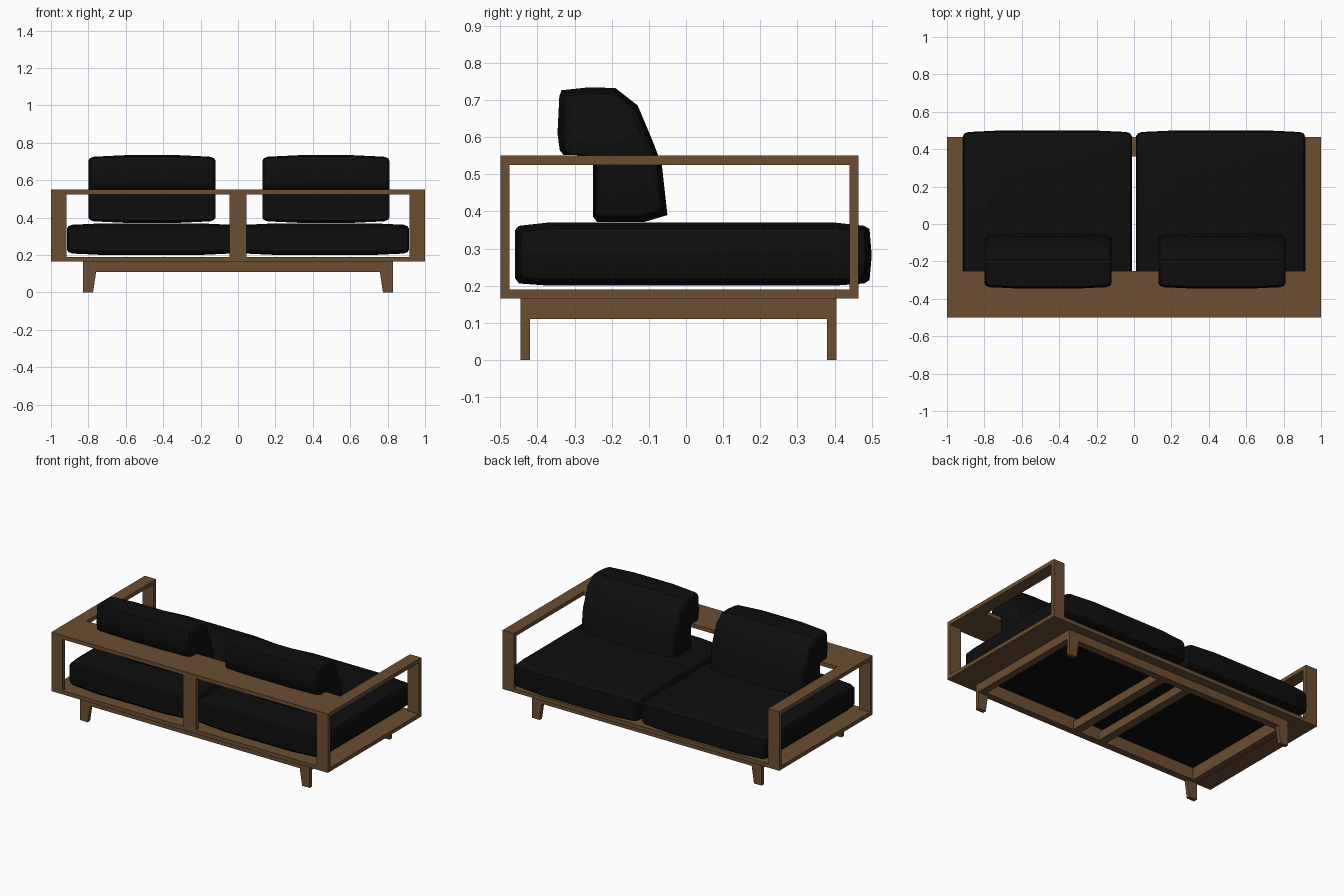
import bpy, bmesh

if "Cube" in bpy.data.objects:
    bpy.data.objects.remove(bpy.data.objects["Cube"])

def material(name, rgb):
    m = bpy.data.materials.new(name)
    m.diffuse_color = (*rgb, 1)
    m.use_nodes = True
    m.node_tree.nodes["Principled BSDF"].inputs["Base Color"].default_value = m.diffuse_color
    return m

wood = material("brown wood", (0.15, 0.076, 0.03))
fabric = material("black fabric", (0.0042, 0.0042, 0.0042))

def finish(name, bm, mat):
    bmesh.ops.recalc_face_normals(bm, faces=bm.faces)
    me = bpy.data.meshes.new(name)
    bm.to_mesh(me)
    bm.free()
    me.materials.append(mat)
    ob = bpy.data.objects.new(name, me)
    bpy.context.collection.objects.link(ob)
    return ob

def loft(name, sections, mat):
    """Closed solid through a list of matching 3D point rings."""
    bm = bmesh.new()
    rings = [[bm.verts.new(p) for p in s] for s in sections]
    n = len(rings[0])
    for a, b in zip(rings, rings[1:]):
        for i in range(n):
            j = (i + 1) % n
            bm.faces.new((a[i], a[j], b[j], b[i]))
    bm.faces.new(rings[0])
    bm.faces.new(rings[-1])
    return finish(name, bm, mat)

def box(name, x0, x1, y0, y1, z0, z1):
    ring = [(x0, y0), (x1, y0), (x1, y1), (x0, y1)]
    return loft(name, [[(x, y, z) for x, y in ring] for z in (z0, z1)], wood)

def frame(name, outer, inner, z0, z1):
    """Flat rectangular ring; outer and inner are (x0, x1, y0, y1)."""
    bm = bmesh.new()
    loops = []
    for (x0, x1, y0, y1), z in ((outer, z0), (outer, z1), (inner, z1), (inner, z0)):
        loops.append([bm.verts.new((x, y, z)) for x, y in
                      ((x0, y0), (x1, y0), (x1, y1), (x0, y1))])
    for k in range(4):
        a, b = loops[k], loops[(k + 1) % 4]
        for i in range(4):
            j = (i + 1) % 4
            bm.faces.new((a[i], a[j], b[j], b[i]))
    return finish(name, bm, wood)

def cushion(name, x0, x1, profile):
    """Side profile (y, z) swept along x, pulled in softly at both ends."""
    ys, zs = zip(*profile)
    cy, hy = (min(ys) + max(ys)) / 2, (max(ys) - min(ys)) / 2
    cz, hz = (min(zs) + max(zs)) / 2, (max(zs) - min(zs)) / 2
    w = x1 - x0
    stations = [(0, .03), (.008, .016), (.03, .008), (.2, 0)]
    stations = ([(x0 + d, s) for d, s in stations] +
                [(x0 + w - d, s) for d, s in reversed(stations)])
    sections = [[(x, cy + (y - cy) * (hy - s) / hy, cz + (z - cz) * (hz - s) / hz)
                 for y, z in profile] for x, s in stations]
    ob = loft(name, sections, fabric)
    bpy.context.view_layer.objects.active = ob
    ob.select_set(True)
    bpy.ops.object.shade_smooth_by_angle(angle=0.6)
    ob.select_set(False)

# Base board with a large opening, and the rail frame under it
frame("base_board", (-1, 1, -.5, .465), (-.785, .785, -.40, .36), .165, .19)
frame("under_rails", (-.83, .83, -.445, .405), (-.785, .785, -.40, .36), .11, .165)

# Back shelf and centre post
box("back_shelf", -.918, .918, -.5, -.252, .525, .55)
box("back_centre_post", -.046, .046, -.5, -.475, .19, .525)

seat = [(-.46, .22), (-.45, .206), (-.37, .2), (.4, .2), (.48, .206), (.494, .215),
        (.5, .28), (.494, .352), (.48, .361), (.4, .37), (-.37, .37), (-.45, .361),
        (-.46, .35)]
back = [(-.25, .385), (-.24, .372), (-.11, .372), (-.05, .39), (-.065, .525),
        (-.09, .59), (-.13, .685), (-.19, .732), (-.26, .734), (-.335, .726),
        (-.341, .71), (-.346, .61), (-.34, .565), (-.33, .552), (-.25, .55)]

for s, side in ((-1, "left"), (1, "right")):
    # Arm: top board and two posts
    xa, xb = sorted((s * .918, s * 1))
    box(side + "_arm_top", xa, xb, -.5, .465, .525, .55)
    box(side + "_arm_rear_post", xa, xb, .44, .465, .19, .525)
    box(side + "_arm_front_post", xa, xb, -.5, -.475, .19, .525)
    # Cross bar beside the centre
    xa, xb = sorted((s * .07, s * .125))
    box(side + "_cross_bar", xa, xb, -.40, .36, .11, .165)
    # Tapered plate legs
    leg = [(.83, 0), (.775, 0), (.75, .165), (.83, .165)]
    for label, y in (("front", -.445), ("rear", .38)):
        loft(side + "_" + label + "_leg",
             [[(s * x, yy, z) for x, z in leg] for yy in (y, y + .025)], wood)
    # Cushions
    xa, xb = sorted((s * .012, s * .915))
    cushion(side + "_seat_cushion", xa, xb, seat)
    xa, xb = (-.8, -.12) if s < 0 else (.13, .81)
    cushion(side + "_back_cushion", xa, xb, back)
